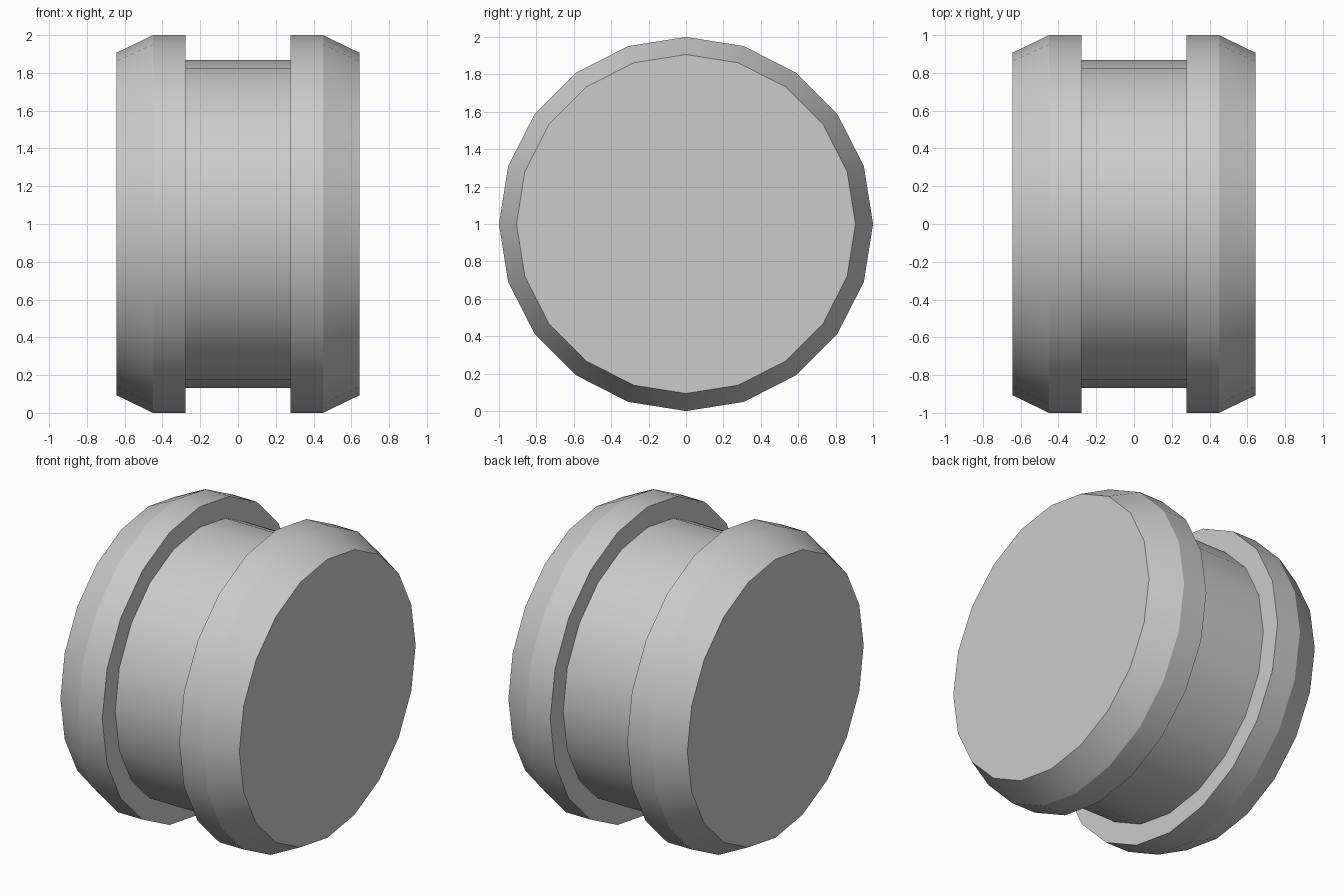
import bpy, bmesh, math

if "Cube" in bpy.data.objects:
    bpy.data.objects.remove(bpy.data.objects["Cube"])

SIDES = 20

# Half profile as (x, radius), from the outer face to the groove
half = [(0.644, 0.906), (0.45, 1.0), (0.277, 1.0), (0.277, 0.867)]
profile = [(-x, r) for x, r in half] + half[::-1]

# Grooved wheel: the profile turned around the x axis, closed with end caps
bm = bmesh.new()
rings = []
for x, r in profile:
    ring = []
    for i in range(SIDES):
        a = 2 * math.pi * i / SIDES
        ring.append(bm.verts.new((x, r * math.cos(a), 1.0 + r * math.sin(a))))
    rings.append(ring)
for p, q in zip(rings, rings[1:]):
    for i in range(SIDES):
        j = (i + 1) % SIDES
        bm.faces.new((p[i], p[j], q[j], q[i]))
bm.faces.new(rings[0])
bm.faces.new(rings[-1])
bmesh.ops.recalc_face_normals(bm, faces=bm.faces[:])

mesh = bpy.data.meshes.new("grooved_wheel")
bm.to_mesh(mesh)
bm.free()
wheel = bpy.data.objects.new("grooved_wheel", mesh)
bpy.context.collection.objects.link(wheel)

# Smooth around the rim, sharp at the chamfers and groove
bpy.context.view_layer.objects.active = wheel
wheel.select_set(True)
bpy.ops.object.shade_smooth_by_angle(angle=math.radians(22))
